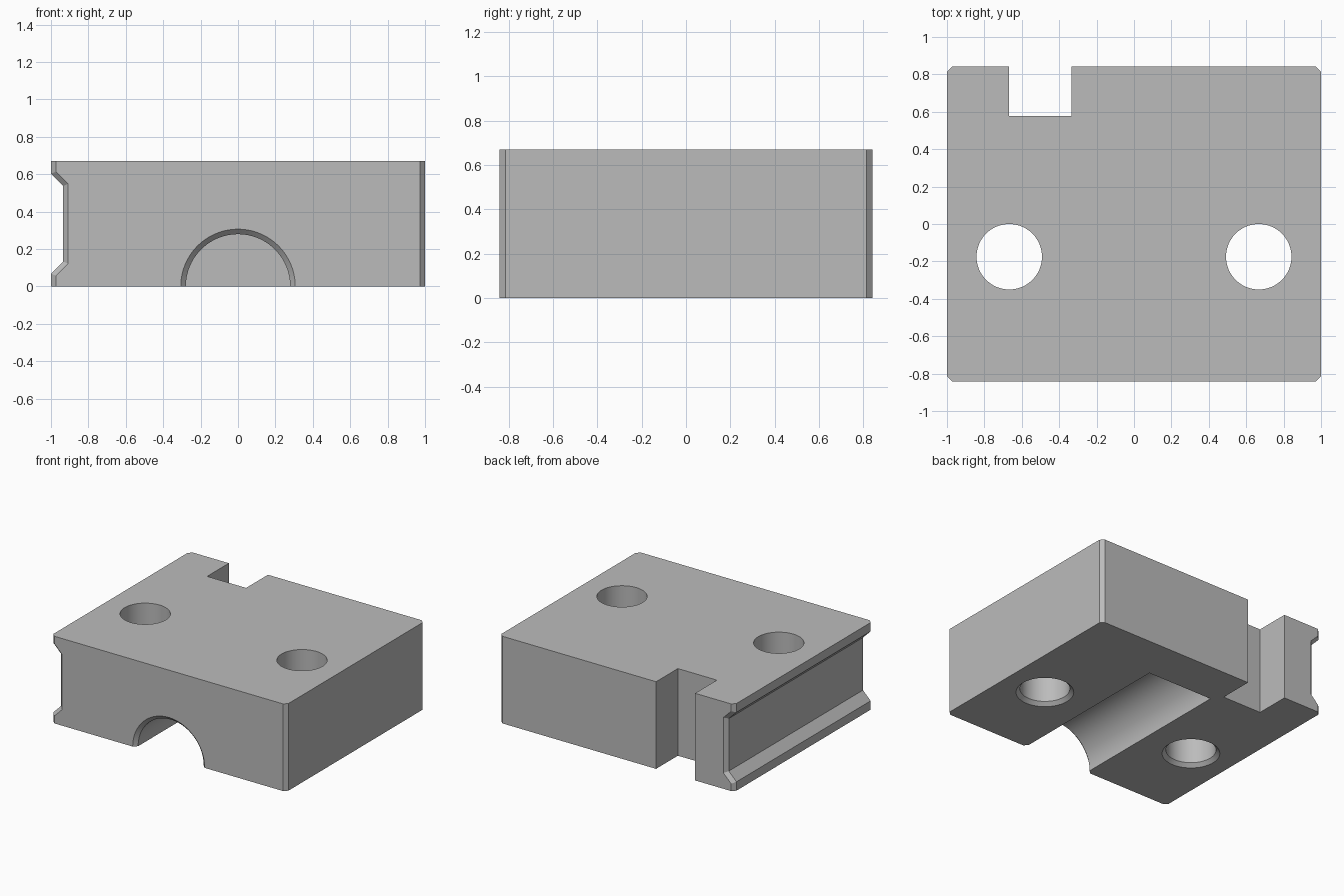
import bpy, bmesh, math
from mathutils import Matrix

if "Cube" in bpy.data.objects:
    bpy.data.objects.remove(bpy.data.objects["Cube"])

W, D, H, C = 1.0, 0.842, 0.67, 0.027   # half width, half depth, height, chamfer

grey = bpy.data.materials.new("plain grey")
grey.diffuse_color = (0.5, 0.5, 0.5, 1)
grey.use_nodes = True
grey.node_tree.nodes["Principled BSDF"].inputs["Base Color"].default_value = grey.diffuse_color


def loft(name, rings):
    """Join matching closed rings into a capped solid."""
    bm = bmesh.new()
    vs = [[bm.verts.new(p) for p in ring] for ring in rings]
    n = len(vs[0])
    for a, b in zip(vs, vs[1:]):
        for i in range(n):
            j = (i + 1) % n
            bm.faces.new((a[i], a[j], b[j], b[i]))
    bm.faces.new(vs[0])
    bm.faces.new(vs[-1])
    bmesh.ops.recalc_face_normals(bm, faces=bm.faces)
    mesh = bpy.data.meshes.new(name)
    bm.to_mesh(mesh)
    bm.free()
    mesh.materials.append(grey)
    ob = bpy.data.objects.new(name, mesh)
    bpy.context.collection.objects.link(ob)
    return ob


def turned(name, steps, matrix, n=96):
    """Round solid from (radius, height) steps along local z."""
    return loft(name, [[matrix @ Matrix.Rotation(math.tau * (i + 0.5) / n, 4, 'Z')
                        @ Matrix.Translation((r, 0, h)) @ Matrix().to_translation()
                        for i in range(n)] for r, h in steps])


def profile(y, c):
    """Block section with the side channel, sides drawn in by c."""
    k = c * math.tan(math.pi / 8)
    lip, floor, d = 0.068, 0.133, 0.065
    pts = [(W - c, 0), (W - c, H), (c - W, H), (c - W, H - lip + k),
           (c - W + d, H - floor + k), (c - W + d, floor - k),
           (c - W, lip - k), (c - W, 0)]
    return [(x, y, z) for x, z in pts]


# Main block with chamfered front and back side edges
block = loft("clamp_block", [profile(-D, C), profile(C - D, 0),
                             profile(D - C, 0), profile(D, C)])

# Rear notch
notch = loft("notch_cutter", [[(x, y, z) for x, y in
             ((-0.667, 0.577), (-0.335, 0.577), (-0.335, 1), (-0.667, 1))]
             for z in (-0.1, H + 0.1)])
cutters = [notch]

# Two bolt holes, countersunk underneath
for x in (-0.667, 0.667):
    cutters.append(turned("bolt_hole_cutter",
                          [(0.252, -0.05), (0.175, C), (0.175, H + 0.1)],
                          Matrix.Translation((x, -0.175, 0))))

# Blind half-round channel from the front, chamfered mouth
lie = Matrix.Translation((0, -D, 0)) @ Matrix.Rotation(-math.pi / 2, 4, 'X')
cutters.append(turned("channel_cutter",
                      [(0.356, -0.05), (0.279, C), (0.279, D + 0.5)], lie))

for cut in cutters:
    mod = block.modifiers.new(cut.name, 'BOOLEAN')
    mod.operation, mod.solver, mod.object = 'DIFFERENCE', 'EXACT', cut
    bpy.context.view_layer.objects.active = block
    bpy.ops.object.modifier_apply(modifier=mod.name)
    bpy.data.objects.remove(cut)

block.select_set(True)
bpy.ops.object.shade_smooth_by_angle(angle=math.radians(20))
